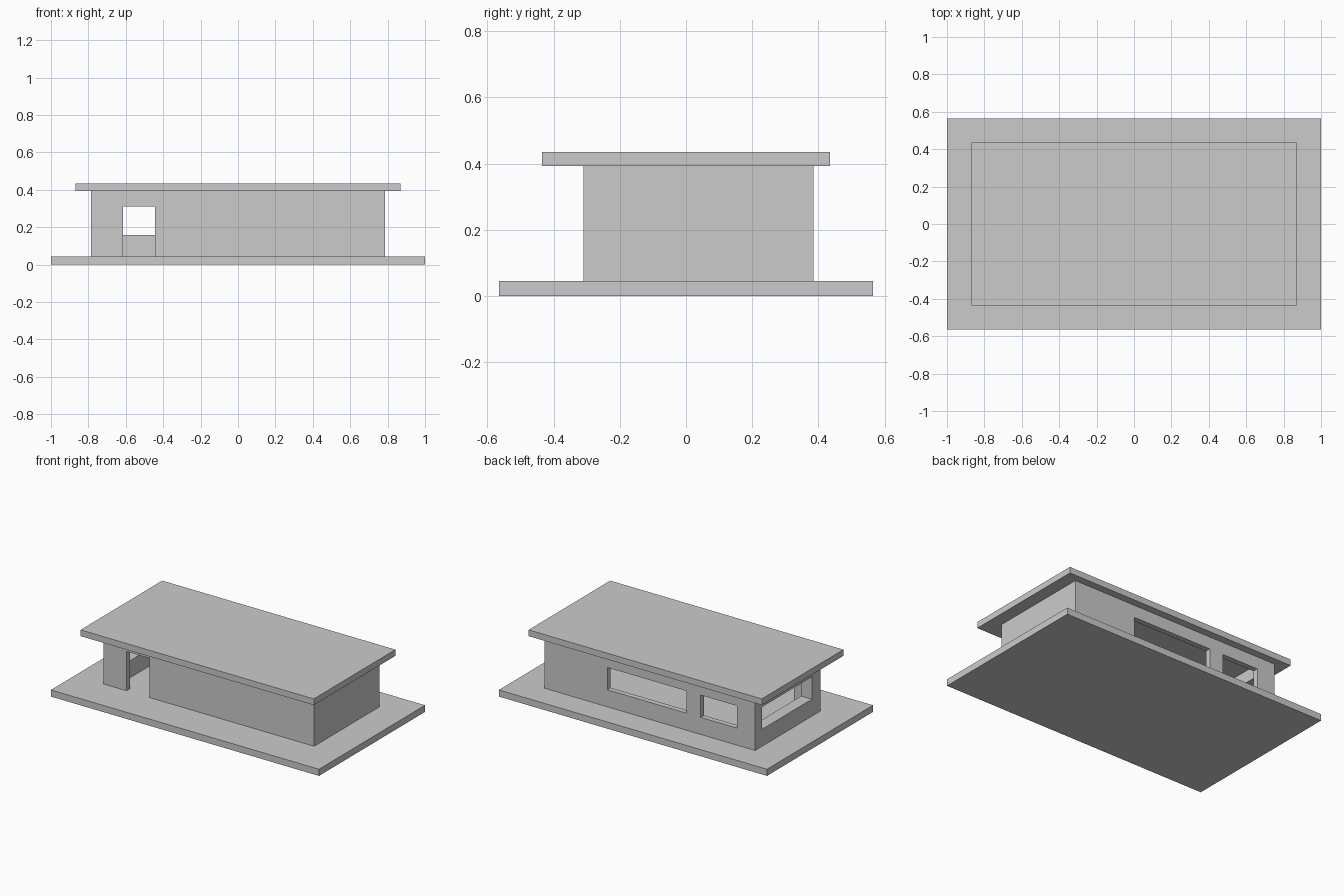
import bpy

if "Cube" in bpy.data.objects:
    bpy.data.objects.remove(bpy.data.objects["Cube"])

grey = bpy.data.materials.new("light grey")
grey.diffuse_color = (0.6, 0.6, 0.6, 1)
grey.use_nodes = True
grey.node_tree.nodes["Principled BSDF"].inputs["Base Color"].default_value = grey.diffuse_color


def box(name, x, y, z):
    """Box spanning the given (min, max) ranges."""
    bpy.ops.mesh.primitive_cube_add(size=1, location=[sum(r) / 2 for r in (x, y, z)])
    ob = bpy.context.object
    ob.name = name
    ob.scale = [r[1] - r[0] for r in (x, y, z)]
    bpy.ops.object.transform_apply(location=True, rotation=False, scale=True)
    ob.data.materials.append(grey)
    return ob


def cut(target, x, y, z):
    """Cut a box-shaped opening out of the target."""
    cutter = box("cutter", x, y, z)
    cutter.hide_render = True
    mod = target.modifiers.new("opening", 'BOOLEAN')
    mod.operation = 'DIFFERENCE'
    mod.solver = 'EXACT'
    mod.object = cutter
    bpy.context.view_layer.objects.active = target
    bpy.ops.object.modifier_apply(modifier=mod.name)
    bpy.data.objects.remove(cutter)


FLOOR, CEILING = 0.045, 0.393
SILL, HEAD = 0.16, 0.31

# Ground slab and overhanging flat roof
box("base_slab", (-1, 1), (-0.565, 0.565), (0, FLOOR))
box("roof_slab", (-0.87, 0.87), (-0.435, 0.435), (CEILING, 0.435))

# Hollow wall shell
walls = box("walls", (-0.785, 0.785), (-0.31, 0.385), (FLOOR, CEILING))
cut(walls, (-0.705, 0.705), (-0.274, 0.349), (-0.1, 0.6))

# Front doorway
cut(walls, (-0.615, -0.445), (-0.4, -0.2), (-0.1, HEAD))
# Two back windows
for span in ((-0.649, -0.379), (-0.274, 0.318)):
    cut(walls, span, (0.3, 0.45), (SILL, HEAD))
# Left side window
cut(walls, (-0.9, -0.65), (-0.22, 0.312), (SILL, HEAD))
